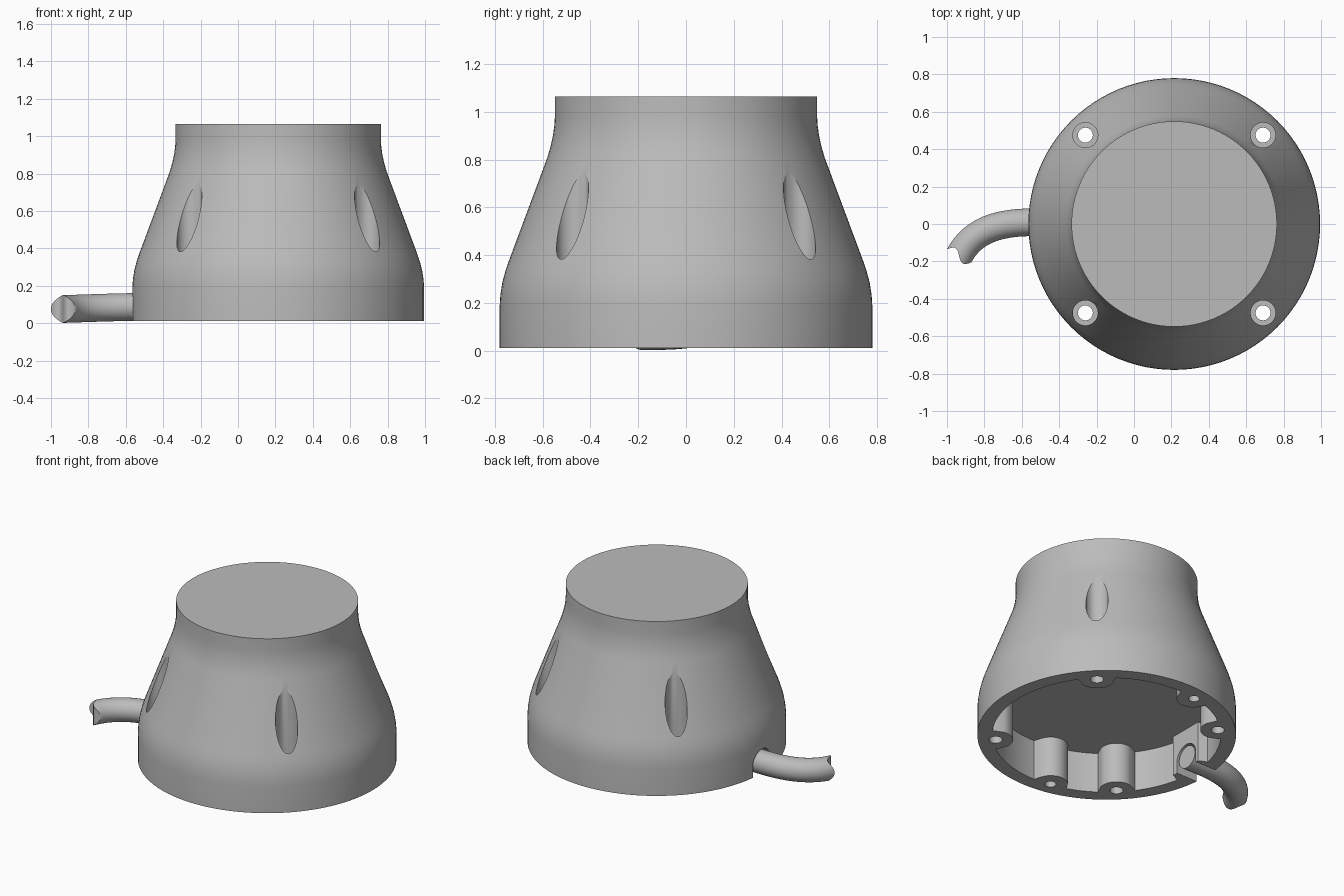
import bpy, bmesh, math
from mathutils import Vector

if "Cube" in bpy.data.objects:
    bpy.data.objects.remove(bpy.data.objects["Cube"])

CX = 0.215            # axis of the housing
BOTTOM, TOP = 0.012, 1.065
CEILING = 0.28        # ceiling of the underside cavity

grey = bpy.data.materials.new("light_grey")
grey.diffuse_color = (0.5, 0.5, 0.5, 1)
grey.use_nodes = True
grey.node_tree.nodes["Principled BSDF"].inputs["Base Color"].default_value = grey.diffuse_color


def make_object(name, bm):
    bmesh.ops.recalc_face_normals(bm, faces=bm.faces)
    mesh = bpy.data.meshes.new(name)
    bm.to_mesh(mesh)
    bm.free()
    obj = bpy.data.objects.new(name, mesh)
    bpy.context.collection.objects.link(obj)
    mesh.materials.append(grey)
    return obj


def prism(name, outline, z0, z1):
    """Vertical extrusion of a closed outline."""
    bm = bmesh.new()
    face = bm.faces.new([bm.verts.new((x, y, z0)) for x, y in outline])
    ext = bmesh.ops.extrude_face_region(bm, geom=[face])
    verts = [g for g in ext["geom"] if isinstance(g, bmesh.types.BMVert)]
    bmesh.ops.translate(bm, verts=verts, vec=(0, 0, z1 - z0))
    return make_object(name, bm)


def circle(x, y, r, n=40):
    return [(x + r * math.cos(2 * math.pi * i / n), y + r * math.sin(2 * math.pi * i / n))
            for i in range(n)]


def cut(target, cutter):
    mod = target.modifiers.new("cut", 'BOOLEAN')
    mod.operation, mod.solver, mod.object = 'DIFFERENCE', 'EXACT', cutter
    bpy.context.view_layer.objects.active = target
    bpy.ops.object.modifier_apply(modifier=mod.name)
    bpy.data.objects.remove(cutter)


def smooth(obj, angle):
    bpy.ops.object.select_all(action='DESELECT')
    obj.select_set(True)
    bpy.context.view_layer.objects.active = obj
    bpy.ops.object.shade_smooth_by_angle(angle=math.radians(angle))


# Housing: revolved profile (radius, height)
profile = [(0.78, BOTTOM), (0.78, 0.19), (0.777, 0.235), (0.769, 0.285), (0.757, 0.33),
           (0.742, 0.375), (0.58, 0.81), (0.567, 0.855), (0.557, 0.90), (0.551, 0.945),
           (0.549, 0.98), (0.549, TOP)]
N = 96
bm = bmesh.new()
rings = [[bm.verts.new((x, y, z)) for x, y in circle(CX, 0, r, N)] for r, z in profile]
for a, b in zip(rings, rings[1:]):
    for i in range(N):
        j = (i + 1) % N
        bm.faces.new((a[i], a[j], b[j], b[i]))
bm.faces.new(rings[0])
bm.faces.new(rings[-1])
housing = make_object("housing", bm)

# Underside cavity: round wall with bosses bulging in and a flat pad at the cable
SCREW_R, BLIND_R = 0.672, 0.684
screws = [math.radians(a) for a in (45, 135, 225, 315)]
blinds = [math.radians(a) for a in (100.3, 259.7)]
bosses = [(a, SCREW_R) for a in screws] + [(a, BLIND_R) for a in blinds]


def cavity_radius(t):
    r = 0.69
    for a, c in bosses:
        s = c * math.sin(t - a)
        if math.cos(t - a) > 0 and abs(s) < 0.105:
            r = min(r, c * math.cos(t - a) - math.sqrt(0.105 ** 2 - s * s))
    if math.cos(t) < 0 and abs(math.tan(t)) < 0.13 / 0.62:
        r = min(r, -0.62 / math.cos(t))
    return r


outline = []
for i in range(288):
    t = 2 * math.pi * (i + 0.5) / 288
    r = cavity_radius(t)
    outline.append((CX + r * math.cos(t), r * math.sin(t)))
cut(housing, prism("cavity_cutter", outline, -0.2, CEILING))

# Screw holes with counterbores that break through the sloping wall
for a in screws:
    x, y = CX + SCREW_R * math.cos(a), SCREW_R * math.sin(a)
    cut(housing, prism("counterbore_cutter", circle(x, y, 0.067), 0.25, 1.3))
    cut(housing, prism("hole_cutter", circle(x, y, 0.04, 32), -0.1, 0.4))

# Blind holes in the two extra bosses
for a in blinds:
    x, y = CX + BLIND_R * math.cos(a), BLIND_R * math.sin(a)
    cut(housing, prism("blind_cutter", circle(x, y, 0.034, 32), -0.1, 0.2))

# Cable notch: arch open to the bottom
bm = bmesh.new()
arch = [(-0.088, -0.1)] + [(-0.088 * math.cos(math.pi * i / 20), 0.085 + 0.088 * math.sin(math.pi * i / 20))
                           for i in range(21)] + [(0.088, -0.1)]
ends = [[bm.verts.new((x, 0.008 + y, z)) for y, z in arch] for x in (-0.8, CX - 0.55)]
for e in ends:
    bm.faces.new(e)
for i in range(len(arch)):
    j = (i + 1) % len(arch)
    bm.faces.new((ends[0][i], ends[0][j], ends[1][j], ends[1][i]))
cut(housing, make_object("notch_cutter", bm))
smooth(housing, 25)

# Cable: swept along a bend, ending in a wavy break
p = [Vector(v) for v in ((-0.56, 0.009, 0.087), (-0.72, 0.006, 0.084),
                         (-0.86, -0.03, 0.078), (-0.935, -0.17, 0.076))]
path = [(Vector((CX - 0.625, 0.009, 0.087)), Vector((-1, 0, 0)))]
STEPS, SIDES, R = 16, 40, 0.074
for k in range(STEPS + 1):
    t = k / STEPS
    u = 1 - t
    pos = u**3 * p[0] + 3*u*u*t * p[1] + 3*u*t*t * p[2] + t**3 * p[3]
    tan = u*u * (p[1] - p[0]) + 2*u*t * (p[2] - p[1]) + t*t * (p[3] - p[2])
    tan.z = 0
    path.append((pos, tan.normalized()))
bm = bmesh.new()
rings = []
for k, (pos, tan) in enumerate(path):
    side = Vector((-tan.y, tan.x, 0))
    ring = []
    for i in range(SIDES):
        a = 2 * math.pi * i / SIDES
        wave = 0.027 * math.sin(math.pi * math.cos(a)) if k == len(path) - 1 else 0
        ring.append(bm.verts.new(pos + side * R * math.cos(a)
                                 + Vector((0, 0, R * math.sin(a))) + tan * wave))
    rings.append(ring)
for a, b in zip(rings, rings[1:]):
    for i in range(SIDES):
        j = (i + 1) % SIDES
        bm.faces.new((a[i], a[j], b[j], b[i]))
for ring in (rings[0], rings[-1]):       # caps as strips following the wave
    for i in range(SIDES // 2):
        quad = (ring[i], ring[i + 1], ring[-i - 1], ring[-i])
        bm.faces.new(list(dict.fromkeys(quad)))
smooth(make_object("cable", bm), 40)
